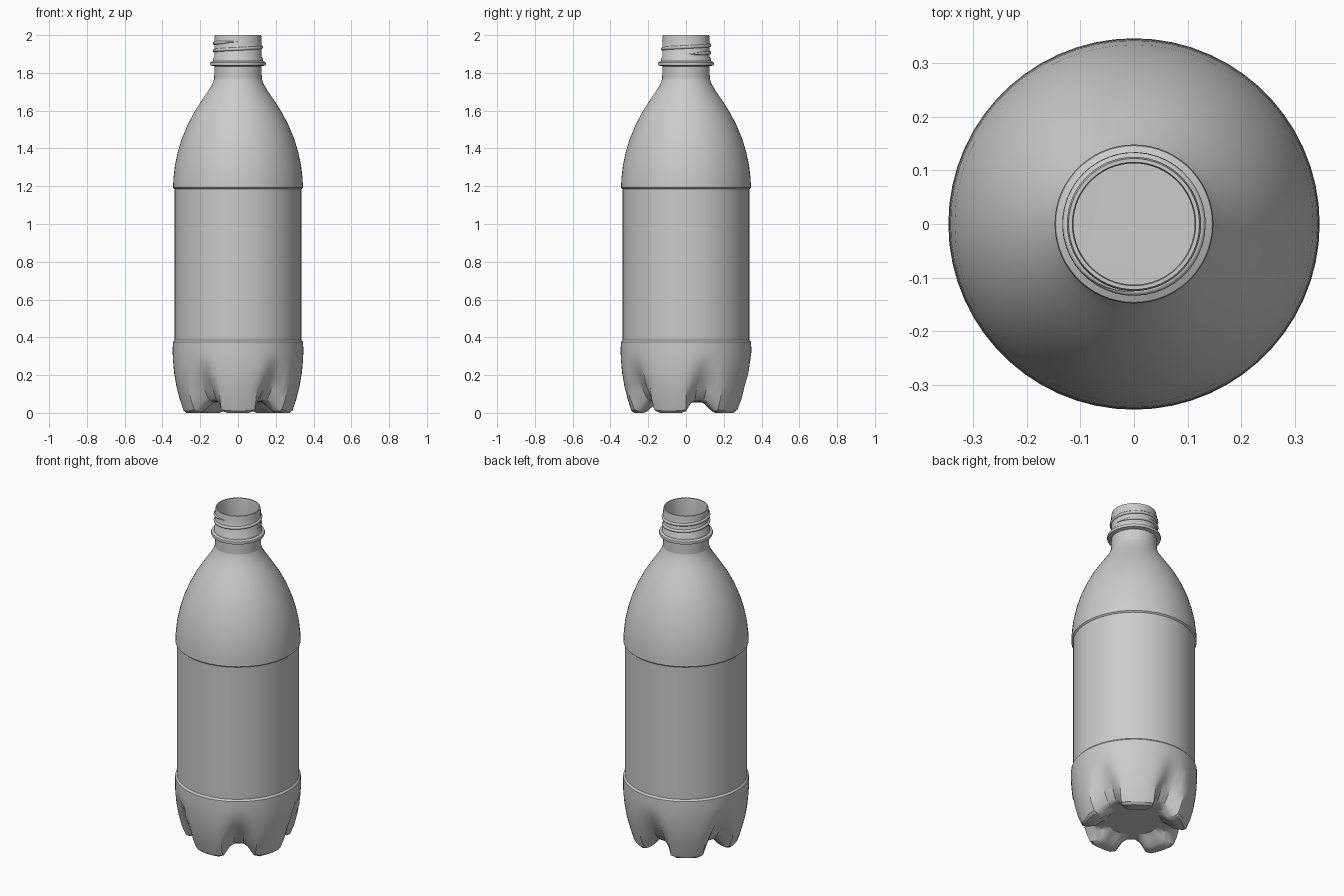
import bpy, bmesh, math

if "Cube" in bpy.data.objects:
    bpy.data.objects.remove(bpy.data.objects["Cube"])

SEG = 60      # sides around the bottle
FEET = 5


def finish(obj, angle):
    bpy.ops.object.select_all(action='DESELECT')
    obj.select_set(True)
    bpy.context.view_layer.objects.active = obj
    bpy.ops.object.shade_smooth_by_angle(angle=math.radians(angle))


def skin(name, rings, closed_bottom=False, angle=30):
    """Skin a stack of vertex rings, listed from bottom to top."""
    bm = bmesh.new()
    rows = [[bm.verts.new(p) for p in ring] for ring in rings]
    for a, b in zip(rows, rows[1:]):
        n = len(a)
        for i in range(n):
            j = (i + 1) % n
            bm.faces.new((a[i], a[j], b[j], b[i]))
    if closed_bottom:
        bm.faces.new(rows[0][::-1])
    mesh = bpy.data.meshes.new(name)
    bm.to_mesh(mesh)
    bm.free()
    obj = bpy.data.objects.new(name, mesh)
    bpy.context.collection.objects.link(obj)
    finish(obj, angle)
    return obj


def circle(r, z):
    return [(r * math.cos(t), r * math.sin(t), z)
            for t in (2 * math.pi * i / SEG for i in range(SEG))]


def foot_ring(foot, valley, half_floor, half_top):
    """Blend foot and valley (radius, z) around the ring; widths in degrees."""
    ring = []
    for i in range(SEG):
        t = 360 * i / SEG
        # angular distance to the nearest valley centre (one lies at the back)
        d = abs((t - 90 + 36) % 72 - 36)
        f = min(1, max(0, (half_top - d) / (half_top - half_floor)))
        f = f * f * (3 - 2 * f)
        r = foot[0] + (valley[0] - foot[0]) * f
        z = foot[1] + (valley[1] - foot[1]) * f
        a = math.radians(t)
        ring.append((r * math.cos(a), r * math.sin(a), z))
    return ring


# Five-footed base: foot point, valley point, valley floor and edge half widths
base = [
    ((0.150, 0.055), (0.150, 0.060), 10, 24),
    ((0.185, 0.030), (0.175, 0.060), 10, 24),
    ((0.215, 0.004), (0.195, 0.060), 9, 23),
    ((0.235, 0.000), (0.205, 0.061), 9, 22),
    ((0.275, 0.000), (0.220, 0.064), 8, 21),
    ((0.290, 0.012), (0.235, 0.075), 8, 20),
    ((0.308, 0.070), (0.260, 0.115), 6, 18),
    ((0.326, 0.140), (0.288, 0.165), 4, 16),
    ((0.338, 0.210), (0.316, 0.220), 2, 13),
    ((0.344, 0.275), (0.338, 0.275), 1, 10),
]
rings = [foot_ring(*row) for row in base]
rings += [circle(0.346, 0.32), circle(0.345, 0.375), circle(0.336, 0.385)]
skin("footed_base", rings, closed_bottom=True)

# Straight label section
skin("label_panel", [circle(0.336, 0.385), circle(0.336, 1.185)])

# Domed shoulder with a small step over the label
shoulder = [(0.336, 1.185), (0.344, 1.192), (0.342, 1.24), (0.334, 1.31),
            (0.319, 1.38), (0.298, 1.45), (0.269, 1.52), (0.236, 1.585),
            (0.200, 1.642), (0.164, 1.695), (0.137, 1.738), (0.126, 1.77)]
skin("shoulder", [circle(*p) for p in shoulder])

# Neck with support collar, open rim and thin inner wall
neck = [(0.126, 1.77), (0.125, 1.835), (0.146, 1.840), (0.148, 1.848),
        (0.146, 1.856), (0.133, 1.862), (0.133, 1.875), (0.125, 1.885),
        (0.125, 1.985), (0.122, 2.0), (0.115, 2.0), (0.113, 1.985),
        (0.113, 1.86)]
skin("neck", [circle(*p) for p in neck], angle=40)

# Screw thread: tapered helical ridge on the neck
curve = bpy.data.curves.new("thread", 'CURVE')
curve.dimensions = '3D'
curve.bevel_depth = 0.009
curve.bevel_resolution = 2
spline = curve.splines.new('POLY')
count = 80
spline.points.add(count - 1)
for i, p in enumerate(spline.points):
    u = i / (count - 1)
    t = u * 2 * math.pi * 1.75
    p.co = (0.125 * math.cos(t), 0.125 * math.sin(t), 1.898 + 0.068 * u, 1)
    p.radius = min(1, 0.1 + 12 * min(u, 1 - u))
thread = bpy.data.objects.new("thread", curve)
bpy.context.collection.objects.link(thread)
